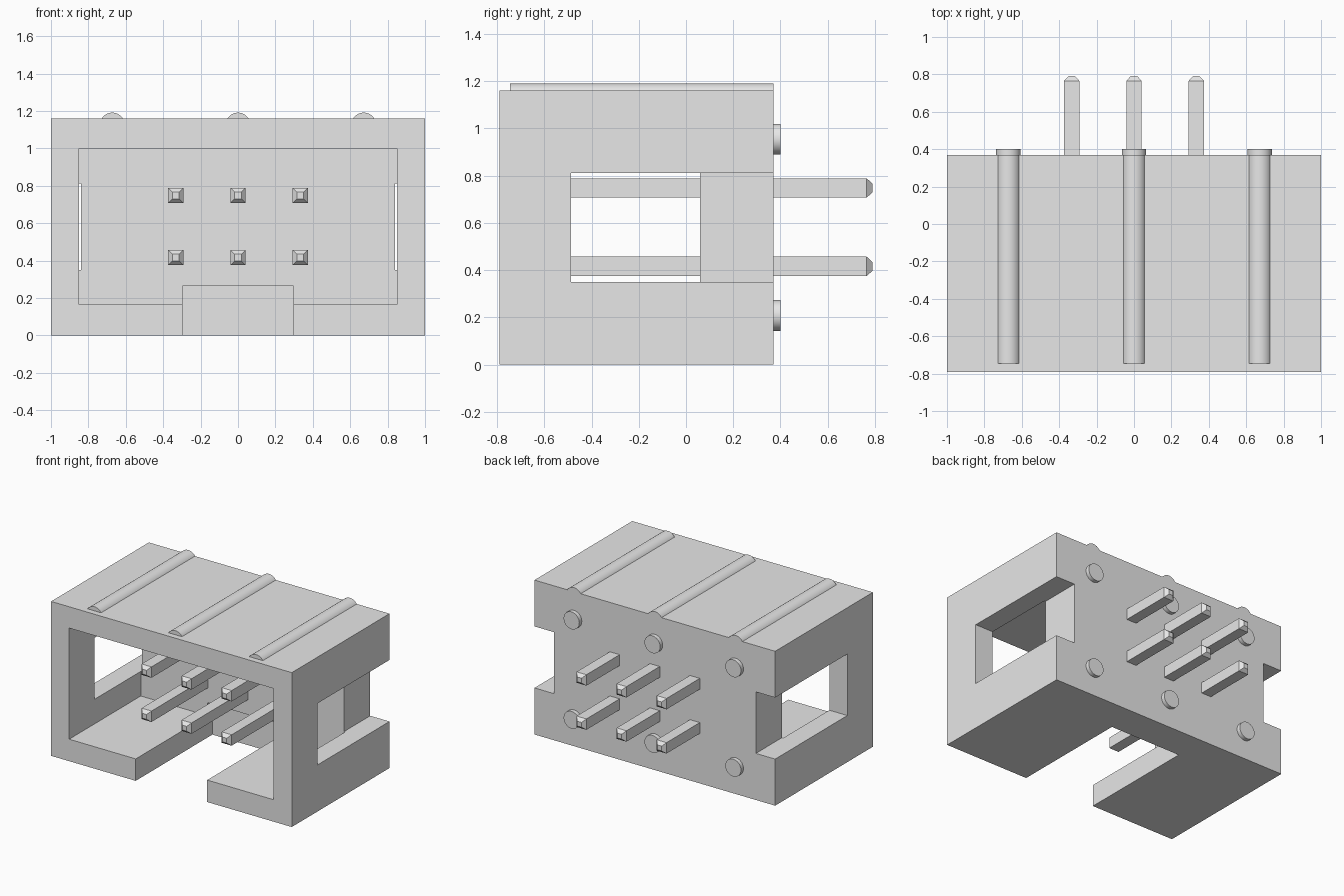
import bpy
import bmesh
from math import pi
from mathutils import Matrix

default = bpy.data.objects.get("Cube")
if default:
    bpy.data.objects.remove(default)

grey = bpy.data.materials.new("light_grey")
grey.use_nodes = True
grey.diffuse_color = (0.8, 0.8, 0.8, 1)
grey.node_tree.nodes["Principled BSDF"].inputs["Base Color"].default_value = (0.8, 0.8, 0.8, 1)


def add_object(name, bm):
    mesh = bpy.data.meshes.new(name)
    bmesh.ops.recalc_face_normals(bm, faces=bm.faces)
    bm.to_mesh(mesh)
    bm.free()
    mesh.materials.append(grey)
    obj = bpy.data.objects.new(name, mesh)
    bpy.context.collection.objects.link(obj)
    return obj


def box(name, xs, ys, zs):
    bm = bmesh.new()
    bmesh.ops.create_cube(bm, size=1)
    for v in bm.verts:
        v.co = [a + (b - a) * (c + 0.5) for c, (a, b) in zip(v.co, (xs, ys, zs))]
    return add_object(name, bm)


def rod(name, x, z, y0, y1, radius):
    """Smooth cylinder running along y."""
    bm = bmesh.new()
    place = Matrix.Translation((x, (y0 + y1) / 2, z)) @ Matrix.Rotation(pi / 2, 4, "X")
    bmesh.ops.create_cone(bm, cap_ends=True, segments=48, radius1=radius,
                          radius2=radius, depth=y1 - y0, matrix=place)
    obj = add_object(name, bm)
    bpy.ops.object.select_all(action="DESELECT")
    obj.select_set(True)
    bpy.context.view_layer.objects.active = obj
    bpy.ops.object.shade_smooth_by_angle()
    return obj


def pin(name, x, z):
    """Square pin with a blunt pyramid at each end."""
    bm = bmesh.new()
    rings = []
    for y, h in ((-0.635, 0.018), (-0.61, 0.041), (0.765, 0.041), (0.79, 0.018)):
        rings.append([bm.verts.new((x + h * sx, y, z + h * sz))
                      for sx, sz in ((-1, -1), (1, -1), (1, 1), (-1, 1))])
    for a, b in zip(rings, rings[1:]):
        for i in range(4):
            j = (i + 1) % 4
            bm.faces.new((a[i], a[j], b[j], b[i]))
    bm.faces.new(rings[0])
    bm.faces.new(rings[-1])
    return add_object(name, bm)


# Housing, open at the front, with a key slot and side windows
BACK, FRONT = 0.37, -0.79
housing = box("housing", (-1, 1), (FRONT, BACK), (0, 1.16))
cutters = [
    box("cavity_cutter", (-0.85, 0.85), (FRONT - 0.1, 0.06), (0.165, 1.0)),
    box("key_slot_cutter", (-0.297, 0.297), (FRONT - 0.2, 0.12), (-0.1, 0.263)),
    box("left_window_cutter", (0.84, 1.1), (-0.487, BACK + 0.1), (0.35, 0.812)),
    box("right_window_cutter", (-1.1, -0.84), (-0.487, BACK + 0.1), (0.35, 0.812)),
]
for cutter in cutters:
    mod = housing.modifiers.new(cutter.name, "BOOLEAN")
    mod.operation = "DIFFERENCE"
    mod.solver = "EXACT"
    mod.object = cutter
bpy.context.view_layer.update()
cut_mesh = bpy.data.meshes.new_from_object(
    housing.evaluated_get(bpy.context.evaluated_depsgraph_get()))
housing.modifiers.clear()
housing.data = cut_mesh
housing.data.materials.clear()
housing.data.materials.append(grey)
for cutter in cutters:
    bpy.data.objects.remove(cutter)

# Top ribs and the round standoffs on the back
for side, x in (("right", -0.672), ("middle", 0), ("left", 0.672)):
    rod(f"{side}_top_rib", x, 1.125, -0.745, BACK, 0.066)
    for level, z in (("lower", 0.208), ("upper", 0.955)):
        rod(f"{side}_{level}_standoff", x, z, BACK - 0.02, 0.4, 0.065)

# Contact pins in two rows of three
for side, x in (("right", -0.333), ("middle", 0), ("left", 0.333)):
    for level, z in (("lower", 0.416), ("upper", 0.748)):
        pin(f"{side}_{level}_pin", x, z)
